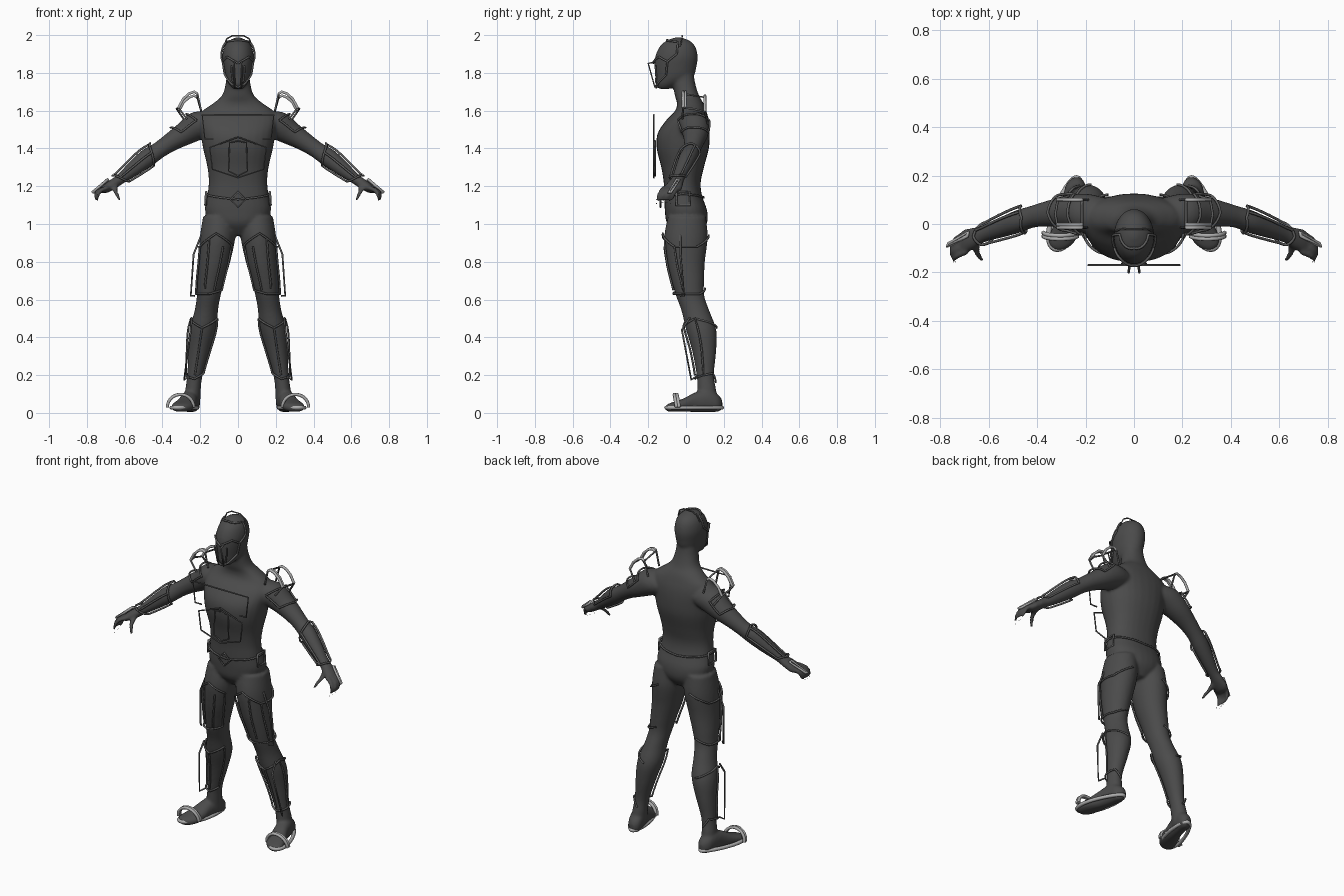
import bpy, bmesh, math
from mathutils import Vector

if "Cube" in bpy.data.objects:
    bpy.data.objects.remove(bpy.data.objects["Cube"])

X, Y, Z = Vector((1, 0, 0)), Vector((0, 1, 0)), Vector((0, 0, 1))
ARM_U = Vector((.62, 0, .78))


def material(name, v):
    m = bpy.data.materials.new(name)
    m.diffuse_color = (v, v, v, 1)
    m.use_nodes = True
    m.node_tree.nodes["Principled BSDF"].inputs["Base Color"].default_value = m.diffuse_color
    return m


DARK, MID, LIGHT = material("dark", .07), material("mid", .11), material("light", .42)


class Limb:
    """Smooth tube through stations (x, y, z, radius_u, radius_v)."""

    def __init__(self, st, u, v, key, power=2.0, steps=5):
        self.u, self.v, self.key, self.power = u, v, key, power
        self.d = []
        for i in range(len(st) - 1):
            p0, p1, p2, p3 = st[max(i - 1, 0)], st[i], st[i + 1], st[min(i + 2, len(st) - 1)]
            for s in range(steps):
                t = s / steps
                self.d.append([.5 * (2 * b + (c - a) * t + (2 * a - 5 * b + 4 * c - e) * t * t
                                     + (3 * b - a - 3 * c + e) * t ** 3)
                               for a, b, c, e in zip(p0, p1, p2, p3)])
        self.d.append(list(st[-1]))

    def ring_point(self, s, deg, off=0):
        c, n = math.cos(math.radians(deg)), math.sin(math.radians(deg))
        e = 2 / self.power
        c, n = math.copysign(abs(c) ** e, c), math.copysign(abs(n) ** e, n)
        return Vector(s[:3]) + self.u * c * (s[3] + off) + self.v * n * (s[4] + off)

    def at(self, k, deg, off=.006):
        for a, b in zip(self.d, self.d[1:]):
            lo, hi = a[self.key], b[self.key]
            if min(lo, hi) <= k <= max(lo, hi) and lo != hi:
                t = (k - lo) / (hi - lo)
                return self.ring_point([p + (q - p) * t for p, q in zip(a, b)], deg, off)
        return self.ring_point(self.d[-1], deg, off)

    def trace(self, pts, off=.006, steps=7):
        """Polyline lying on the surface, through (key, angle) points."""
        out = []
        for (k0, a0), (k1, a1) in zip(pts, pts[1:]):
            out += [self.at(k0 + (k1 - k0) * i / steps, a0 + (a1 - a0) * i / steps, off)
                    for i in range(steps)]
        return out + [self.at(*pts[-1], off)]

    def build(self, bm, side=1, n=28):
        rings = []
        for s in self.d:
            pts = [self.ring_point(s, 360 * i / n) for i in range(n)]
            rings.append([bm.verts.new((p.x * side, p.y, p.z)) for p in pts])
        faces = [bm.faces.new(rings[0]), bm.faces.new(rings[-1])]
        for a, b in zip(rings, rings[1:]):
            faces += [bm.faces.new((a[i], a[(i + 1) % n], b[(i + 1) % n], b[i])) for i in range(n)]
        bmesh.ops.recalc_face_normals(bm, faces=faces)


def wire(name, lines, r=.0055, mat=MID, mirror=True, closed=False):
    """Round-section rods along polylines, optionally mirrored in x."""
    cu = bpy.data.curves.new(name, 'CURVE')
    cu.dimensions, cu.bevel_depth, cu.bevel_resolution, cu.use_fill_caps = '3D', r, 1, True
    for side in ((1, -1) if mirror else (1,)):
        for line in lines:
            sp = cu.splines.new('POLY')
            sp.points.add(len(line) - 1)
            sp.use_cyclic_u = closed
            for p, q in zip(sp.points, line):
                p.co = (q[0] * side, q[1], q[2], 1)
    tmp = bpy.data.objects.new(name + "_curve", cu)
    me = bpy.data.meshes.new_from_object(tmp)
    bpy.data.objects.remove(tmp)
    me.materials.clear()
    me.materials.append(mat)
    for p in me.polygons:
        p.use_smooth = True
    ob = bpy.data.objects.new(name, me)
    bpy.context.collection.objects.link(ob)


# Body stations
torso = Limb([(0, .01, .94, .05, .06), (0, .005, 1.0, .14, .105), (0, 0, 1.07, .175, .112),
              (0, -.015, 1.15, .163, .1), (0, -.02, 1.22, .155, .098), (0, -.018, 1.3, .162, .113),
              (0, -.017, 1.4, .185, .138), (0, -.012, 1.48, .198, .138), (0, .008, 1.55, .21, .112),
              (0, .025, 1.6, .185, .082), (0, .022, 1.64, .13, .07), (0, .005, 1.68, .085, .064),
              (0, -.01, 1.74, .066, .06), (0, -.02, 1.8, .06, .06)], X, Y, 2, 2.25)
head = Limb([(0, -.115, 1.715, .025, .03), (0, -.095, 1.74, .048, .066), (0, -.062, 1.78, .068, .1),
             (0, -.055, 1.84, .079, .112), (0, -.05, 1.89, .083, .112), (0, -.045, 1.94, .072, .094),
             (0, -.042, 1.97, .048, .062), (0, -.042, 1.988, .012, .016)], X, Y, 2)
arm = Limb([(.13, .035, 1.54, .075, .075), (.2, .043, 1.525, .08, .082), (.28, .05, 1.478, .064, .068),
            (.36, .042, 1.43, .05, .053), (.42, .03, 1.39, .045, .046), (.48, .01, 1.35, .049, .048),
            (.55, -.015, 1.295, .041, .042), (.62, -.042, 1.24, .029, .034),
            (.66, -.058, 1.212, .027, .044), (.70, -.07, 1.185, .023, .048),
            (.715, -.073, 1.172, .012, .035)], ARM_U, Y, 0)
leg = Limb([(.10, .005, 1.04, .085, .1), (.108, 0, .93, .094, .115), (.125, 0, .8, .084, .1),
            (.143, .01, .7, .072, .086), (.155, .022, .62, .063, .075), (.168, .05, .54, .062, .074),
            (.185, .08, .44, .072, .08), (.205, .096, .33, .058, .064), (.228, .102, .2, .041, .046),
            (.238, .11, .12, .041, .05), (.24, .115, .05, .04, .05)], X, Y, 2)
foot = Limb([(.237, .192, .045, .015, .025), (.24, .168, .052, .038, .046), (.247, .12, .065, .045, .06),
             (.262, .05, .057, .046, .052), (.28, -.01, .042, .055, .036), (.295, -.06, .033, .058, .027),
             (.305, -.09, .028, .045, .022), (.31, -.108, .026, .018, .013)], X, Z, 1, 2.3)
fingers = []
for i in range(4):
    y, k = -.038 - .025 * i, .01 * (i in (1, 2))
    fingers.append(Limb([(.685, y, 1.195, .013, .013), (.728 + k, y - .018, 1.176, .0125, .0125),
                         (.745 + k, y - .035, 1.14, .0115, .0115),
                         (.733, y - .047, 1.1 - k, .009, .009)], ARM_U, Y, 2))
fingers.append(Limb([(.65, -.075, 1.205, .018, .018), (.65, -.112, 1.175, .015, .015),
                     (.637, -.137, 1.15, .012, .012), (.628, -.148, 1.125, .008, .008)], X, Y, 2))

# Fuse body into one smooth skin
bm = bmesh.new()
torso.build(bm)
head.build(bm)
for side in (1, -1):
    for part in [arm, leg, foot] + fingers:
        part.build(bm, side)
me = bpy.data.meshes.new("body")
bm.to_mesh(me)
bm.free()
me.materials.append(DARK)
body = bpy.data.objects.new("body", me)
bpy.context.collection.objects.link(body)
rm = body.modifiers.new("fuse", 'REMESH')
rm.mode, rm.voxel_size, rm.use_smooth_shade = 'VOXEL', .008, True
sm = body.modifiers.new("soften", 'SMOOTH')
sm.factor, sm.iterations = .5, 7

# Face mask
wire("mask_rim", [head.trace([(1.975, -90), (1.965, 0), (1.9, 0), (1.86, -22), (1.79, -25), (1.74, -50), (1.722, -90)]),
                  head.trace([(1.86, -22), (1.885, -50), (1.86, -80), (1.85, -90)])])
wire("mask_crest", [[(.075, -.03, 1.94), (.06, -.022, 1.98), (.03, -.02, 1.997), (0, -.02, 2 - .003)]], .004)
wire("mask_grille", [[(.018, -.16, 1.86), (.022, -.2, 1.85), (.018, -.165, 1.725), (.018, -.14, 1.73)],
                     head.trace([(1.84, -65), (1.75, -65)])], .005)

# Chest and abdomen plate outlines, standing in front of the body
def flat(y, pts):
    return [(x, y, z) for x, z in pts]
wire("chest_plate_outline", [flat(-.17, [(0, 1.578), (.19, 1.578), (.175, 1.45), (.13, 1.45)]),
                             flat(-.17, [(0, 1.46), (.15, 1.405), (.135, 1.29), (0, 1.245)])], .0045)
wire("abdomen_plate_outline", [flat(-.163, [(0, 1.44), (.045, 1.43), (.05, 1.28), (0, 1.255)])], .0045)

# Belt and buckle
wire("belt", [torso.trace([(1.13, -90), (1.15, -30), (1.16, 0), (1.14, 90)])])
wire("belt_buckle", [flat(-.135, [(.04, 1.13), (0, 1.17), (-.04, 1.13), (0, 1.09)])],
     mirror=False, closed=True)
wire("belt_pouch", [[(.168, -.05, 1.17), (.168, .02, 1.17), (.172, .02, 1.1), (.172, -.05, 1.1)]], .007, closed=True)

# Thigh guards
wire("thigh_guard", [
    leg.trace([(.88, -30), (.95, -85), (.89, -140), (.65, -150), (.63, -90), (.63, -20), (.88, -30)], .01),
    leg.trace([(.92, -65), (.66, -70)], .01), leg.trace([(.88, -110), (.65, -110)], .01)])
wire("thigh_strap", [leg.trace([(.88, -30), (.88, 30), (.94, 90)]),
                     leg.trace([(.63, -20), (.63, 40), (.66, 100)])])
wire("thigh_outer_frame", [[(.195, -.03, .94), (.235, -.03, .84), (.25, -.01, .62), (.23, -.03, .62)]])

# Shin guards
wire("shin_guard", [
    leg.trace([(.5, -150), (.45, -85), (.5, -10), (.2, -10), (.18, -90), (.21, -150), (.5, -150)], .009),
    leg.trace([(.45, -85), (.2, -90)], .009)])
wire("shin_strap", [leg.trace([(.5, -10), (.48, 40), (.45, 95)]),
                    leg.trace([(.2, -10), (.21, 50), (.16, 100)])])
wire("shin_front_frame", [[(.245, .02, .505), (.25, -.022, .44), (.285, .028, .175), (.26, .05, .19)]])

# Forearm guards
wire("forearm_guard", [
    arm.trace([(.45, -80), (.43, 0), (.46, 80), (.62, 70), (.64, 0), (.62, -80), (.45, -80)], .011),
    arm.trace([(.45, -80), (.48, -160), (.6, -160), (.62, -80)], .009),
    arm.trace([(.44, 25), (.63, 25)], .014)], .006)

# Hand guards
wire("hand_guard", [[(.685, -.035, 1.232), (.765, -.08, 1.168), (.77, -.092, 1.168), (.69, -.05, 1.236)]],
     .0075, LIGHT, closed=True)

# Shoulder guards
def shoulder_arc(y, drop):
    return [(.215, y, 1.69 - drop), (.232, y, 1.7 - drop), (.26, y, 1.69 - drop),
            (.29, y, 1.662 - drop), (.315, y, 1.615 - drop)]
front, back = shoulder_arc(-.015, 0), shoulder_arc(.1, .02)
wire("shoulder_arch", [front, [(p[0], p[1] + .012, p[2]) for p in front], back], .008, LIGHT)
wire("shoulder_frame", [
    [front[0], back[0], (.19, .1, 1.58)], [front[-1], (.325, .04, 1.61), back[-1], (.27, .115, 1.53)],
    [front[0], (.195, -.015, 1.6)], [front[-1], (.27, -.02, 1.555)]])
wire("shoulder_pad_outline", [
    arm.trace([(.2, -70), (.22, -10), (.22, 60), (.3, 70), (.315, 0), (.29, -75), (.2, -70)], .01)])

# Sandals: sole rim and toe strap
sole = []
for i in range(36):
    a = 2 * math.pi * i / 36
    c, s = math.cos(a), math.sin(a)
    w = .056 - .014 * s
    sole.append((.277 - .04 * s + w * c, .043 + .148 * s, .028))
wire("sandal_sole_rim", [sole], .011, LIGHT, closed=True)
strap = [(.304 + .07 * math.cos(math.pi * i / 14), -.05 - .012 * math.sin(math.pi * i / 14),
          .03 + .068 * math.sin(math.pi * i / 14)) for i in range(15)]
wire("sandal_strap", [strap, [(x, y + .014, z) for x, y, z in strap]], .009, LIGHT)
